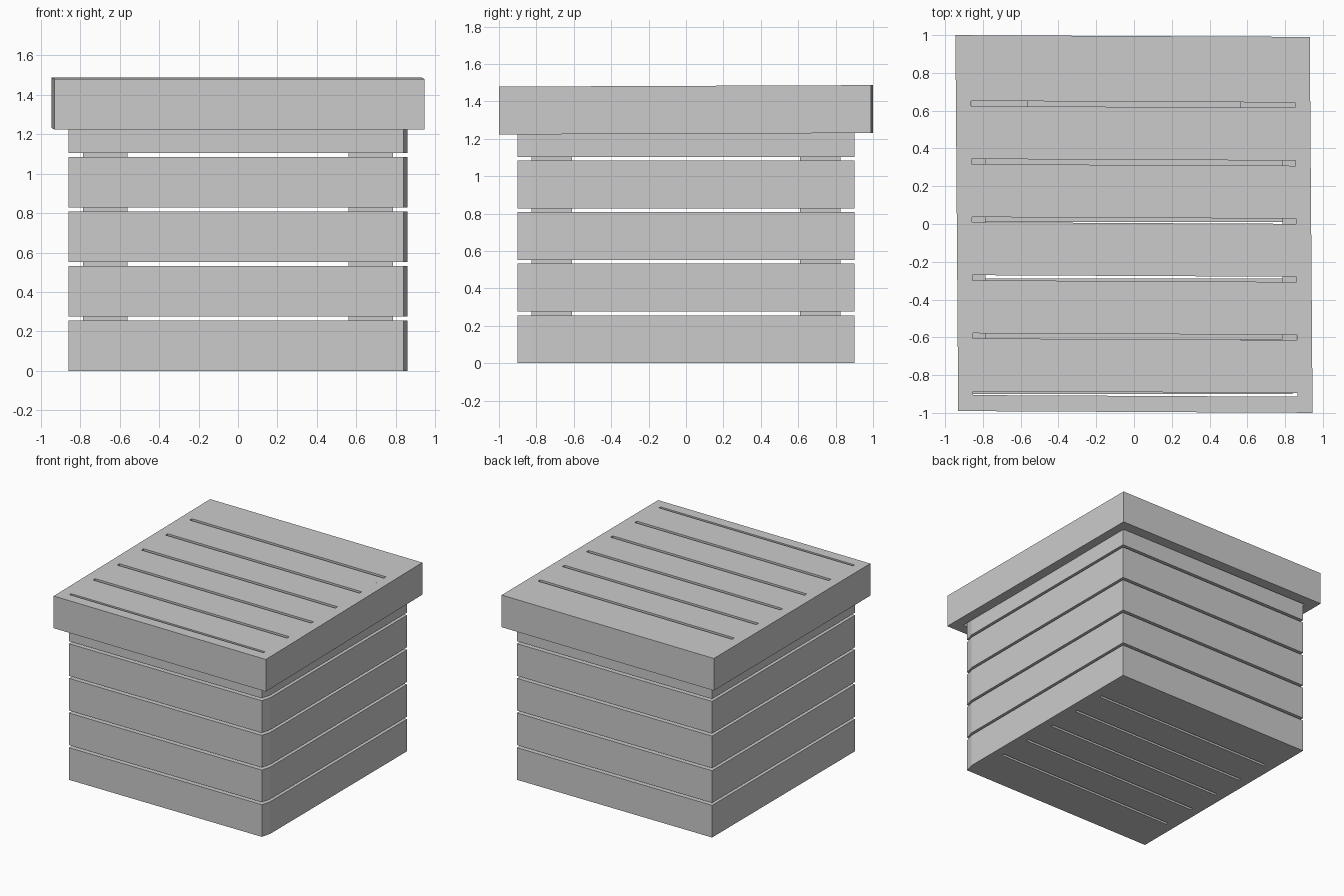
import bpy, bmesh
from mathutils import Matrix

if "Cube" in bpy.data.objects:
    bpy.data.objects.remove(bpy.data.objects["Cube"])

# Lid sits slightly skewed and tilted on the box
LID = Matrix(((1, -0.0075, 0, 0), (-0.005, 1, 0, 0), (0, 0.004, 1, 1.355), (0, 0, 0, 1)))


def board(name, x, y, z, matrix=None, slant=0):
    """Box from (min, max) ranges; slant cuts back the front right end."""
    bm = bmesh.new()
    bmesh.ops.create_cube(bm, size=1)
    for v in bm.verts:
        cut = slant if v.co.x > 0 and v.co.y < 0 else 0
        v.co = [r[1] if c > 0 else r[0] for c, r in zip(v.co, (x, y, z))]
        v.co.x -= cut
    if matrix:
        bm.transform(matrix)
    mesh = bpy.data.meshes.new(name)
    bm.to_mesh(mesh)
    bm.free()
    ob = bpy.data.objects.new(name, mesh)
    bpy.context.collection.objects.link(ob)
    return ob


X, Y, T = 0.86, 0.90, 0.075
H, PITCH = 0.256, 0.276

# Wall slats, five courses
for i in range(5):
    z = (i * PITCH, i * PITCH + H)
    board("front_slat", (-X, X), (-Y, -Y + T), z, slant=0.02)
    board("back_slat", (-X + T, X - T), (Y - T, Y), z)
    board("left_slat", (-X, -X + T), (-Y + T, Y), z)
    board("right_slat", (X - T, X), (-Y + T, Y), z)

# Floor boards
for i in range(6):
    y = -Y + T + i * 0.2785
    board("floor_board", (-X + T, X - T), (y, y + 0.2575), (0, T))

# Corner posts
for sx in (-1, 1):
    for sy in (-1, 1):
        board("corner_post", sorted((sx * 0.56, sx * (X - T))),
              sorted((sy * 0.61, sy * (Y - T))), (T, 4 * PITCH + H))

# Lid frame
LX, LY, LH = 0.938, 0.995, 0.128
for s in (-1, 1):
    board("lid_side", sorted((s * (LX - 0.08), s * LX)), (-LY, LY), (-LH, LH), LID)
    board("lid_end", (-LX + 0.08, LX - 0.08), sorted((s * (LY - 0.085), s * LY)), (-LH, LH), LID)

# Lid boards, flush with the frame top
for i in range(6):
    y0 = -0.89 + i * 0.3075
    y1 = 0.91 if i == 5 else y0 + 0.28
    board("lid_board", (-LX + 0.08, LX - 0.08), (y0, y1), (LH - T, LH), LID)
